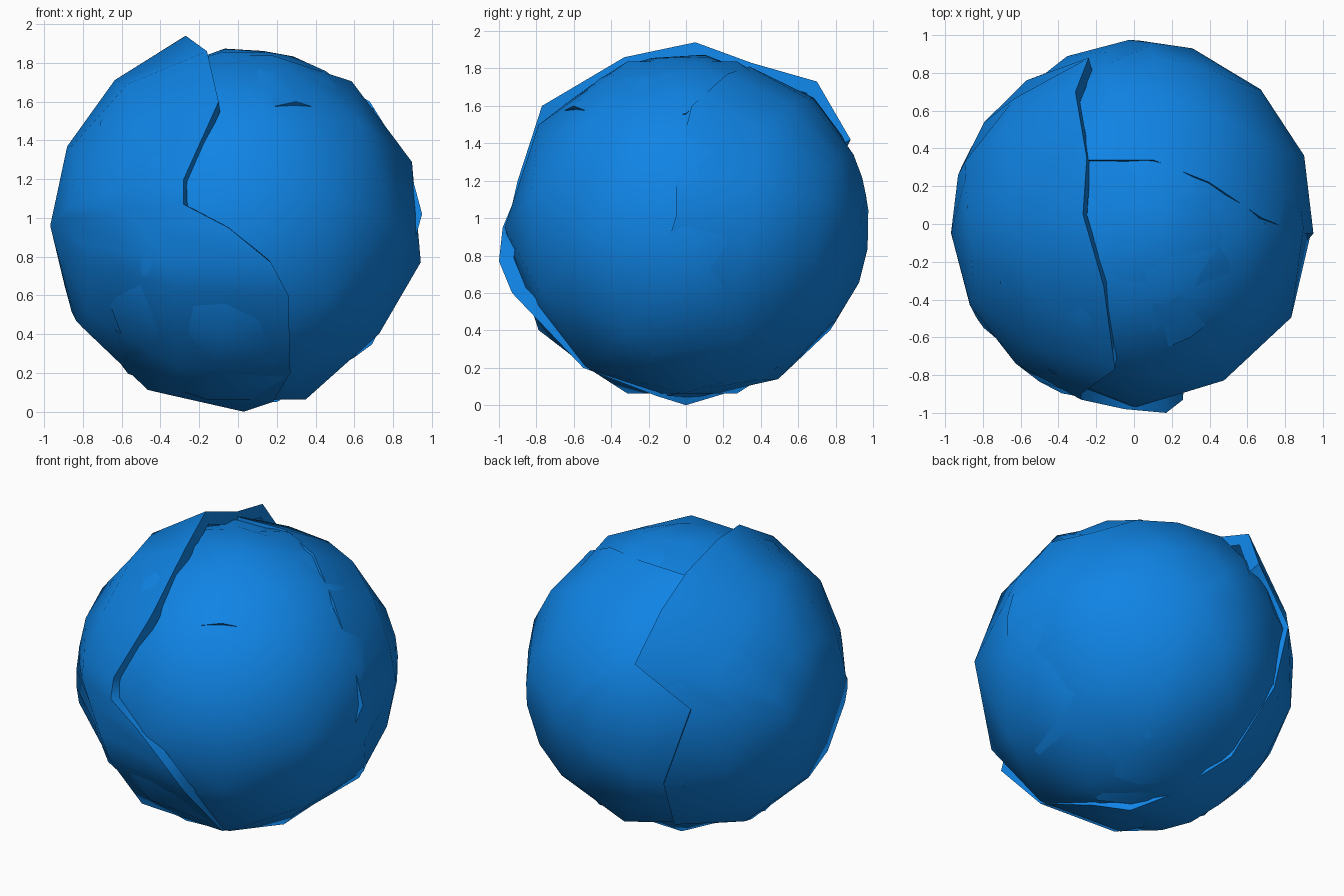
import bpy, bmesh, math
from mathutils import Vector, Matrix

cube = bpy.data.objects.get("Cube")
if cube:
    bpy.data.objects.remove(cube)

CENTRE = Vector((0, 0, 0.96))

blue = bpy.data.materials.new("bright_blue")
blue.use_nodes = True
colour = (0.005, 0.23, 0.78, 1)
blue.diffuse_color = colour
blue.node_tree.nodes["Principled BSDF"].inputs["Base Color"].default_value = colour


def finish(name, bm, angle):
    mesh = bpy.data.meshes.new(name)
    bm.to_mesh(mesh)
    bm.free()
    mesh.materials.append(blue)
    obj = bpy.data.objects.new(name, mesh)
    bpy.context.collection.objects.link(obj)
    bpy.ops.object.select_all(action='DESELECT')
    obj.select_set(True)
    bpy.context.view_layer.objects.active = obj
    bpy.ops.object.shade_smooth_by_angle(angle=math.radians(angle))
    return obj


def shell(name, pole, radius, outline, rings=3, tuck=0.92):
    """Domed patch from a pole out to a jagged outline, with its rim turned in."""
    bm = bmesh.new()
    pole = Vector(pole).normalized()
    rim = [Vector(p) - CENTRE for p in outline]
    top = bm.verts.new(CENTRE + pole * radius)
    loops = []
    for k in range(1, rings + 1):
        t = k / rings
        loops.append([bm.verts.new(CENTRE + pole.slerp(p.normalized(), t)
                      * (radius + (p.length - radius) * t ** 3)) for p in rim])
    loops.append([bm.verts.new(CENTRE + p * tuck) for p in rim])
    n = len(rim)
    for i in range(n):
        j = (i + 1) % n
        bm.faces.new((top, loops[0][i], loops[0][j]))
        for a, b in zip(loops, loops[1:]):
            bm.faces.new((a[i], b[i], b[j], a[j]))
    # Face the dome outward
    bm.normal_update()
    if sum(f.normal.dot(f.calc_center_median() - CENTRE) for f in bm.faces) < 0:
        bmesh.ops.reverse_faces(bm, faces=bm.faces[:])
    return finish(name, bm, 75)


# Inner ball, open where the side shell covers it
bm = bmesh.new()
bmesh.ops.create_icosphere(bm, subdivisions=2, radius=0.95)
turn = Matrix.Rotation(math.radians(37.4), 4, 'Y')
bmesh.ops.transform(bm, verts=bm.verts[:],
                    matrix=Matrix.Translation((0.01, -0.02, 0.95)) @ turn)
hidden = [f for f in bm.faces if f.calc_center_median().x < -0.72]
bmesh.ops.delete(bm, geom=hidden, context='FACES')
finish("inner_ball", bm, 60)

# Side shell with the long jagged seam
shell("side_shell", (-1, -0.05, 0), 0.97, [
    (-0.27, 0.05, 1.94), (-0.16, -0.33, 1.86), (-0.1, -0.77, 1.6),
    (-0.28, -0.9, 1.2), (-0.28, -0.93, 1.07), (-0.05, -0.98, 0.95),
    (0.17, -1, 0.77), (0.26, -0.93, 0.6), (0.27, -0.55, 0.2),
    (0.18, -0.16, 0.05), (0.03, 0, 0), (-0.1, 0.2, 0.06),
    (-0.3, 0.55, 0.25), (-0.41, 0.82, 0.65), (-0.57, 0.76, 1.16),
    (-0.24, 0.88, 1.42), (-0.31, 0.7, 1.73), (-0.25, 0.35, 1.83)])

# Back shell, tucked under the side shell and blending into the ball
shell("back_shell", (0.3, 0.9, 0), 0.98, [
    (-0.3, 0.34, 1.8), (0.1, 0.34, 1.81), (0.4, 0.22, 1.77),
    (0.68, 0.03, 1.6), (0.88, -0.05, 1.28), (0.95, -0.05, 1.02),
    (0.86, -0.15, 0.7), (0.6, -0.2, 0.28), (0.2, -0.1, 0.05),
    (-0.05, 0.05, 0.04), (-0.35, 0.5, 0.26), (-0.5, 0.75, 0.65),
    (-0.62, 0.68, 1.16), (-0.36, 0.78, 1.4), (-0.38, 0.62, 1.6)])

# Shallow cap over the top front
shell("top_cap", (0.15, -0.15, 0.9), 0.92, [
    (0, -0.45, 1.74), (0.07, -0.7, 1.55), (0.3, -0.6, 1.6),
    (0.68, -0.3, 1.48), (0.7, 0, 1.56), (0.4, 0.24, 1.75),
    (0.1, 0.36, 1.78), (-0.28, 0.34, 1.78), (-0.3, -0.2, 1.79)], 2)
